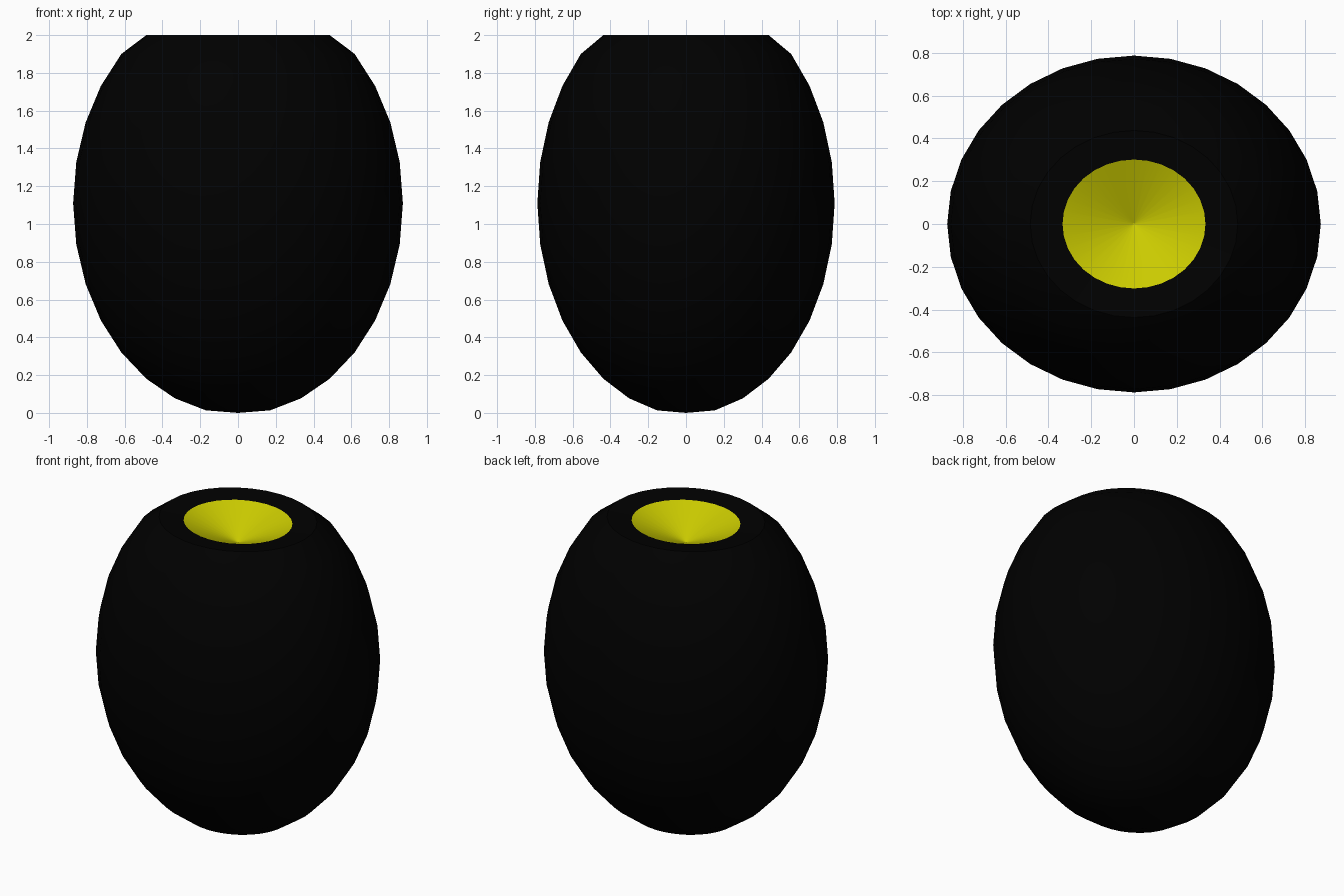
import bpy, bmesh
from mathutils import Vector

cube = bpy.data.objects.get("Cube")
if cube:
    bpy.data.objects.remove(cube)


def make_material(name, rgb):
    mat = bpy.data.materials.new(name)
    mat.use_nodes = True
    color = (*rgb, 1.0)
    mat.diffuse_color = color
    mat.node_tree.nodes["Principled BSDF"].inputs["Base Color"].default_value = color
    return mat


black = make_material("black", (0, 0, 0))
yellow = make_material("bright yellow", (0.6, 0.6, 0))

HALF_SIZE = Vector((0.873, 0.787, 1.118))
CENTRE = Vector((0, 0, 1.11))
RIM_Z, LIP_Z, HOLLOW_Z = 2.0, 1.985, 1.85

# Egg-shaped body from a sphere
bm = bmesh.new()
bmesh.ops.create_uvsphere(bm, u_segments=32, v_segments=16, radius=1)

# Flatten the crown into a rim and sink its middle into a conical hollow
hollow = set()
for v in bm.verts:
    height = v.co.z
    v.co = v.co * HALF_SIZE + CENTRE
    v.co.z = max(v.co.z, 0)
    if height > 0.95:
        v.co.x *= 0.03
        v.co.y *= 0.03
        v.co.z = HOLLOW_Z
        hollow.add(v)
    elif height > 0.9:
        v.co.z = LIP_Z
    elif height > 0.8:
        v.co.z = RIM_Z

# Yellow hollow: every face that reaches the sunken middle
for f in bm.faces:
    f.smooth = True
    f.material_index = int(any(v in hollow for v in f.verts))

# Crisp edges around the outer rim, the lip and the point of the hollow
for e in bm.edges:
    a, b = e.verts
    level = abs(a.co.z - b.co.z) < 0.001
    e.smooth = not (level and a.co.z > HOLLOW_Z - 0.01 and
                    (a.co.z > LIP_Z - 0.01 or a in hollow))

bmesh.ops.recalc_face_normals(bm, faces=bm.faces)
mesh = bpy.data.meshes.new("egg_body")
bm.to_mesh(mesh)
bm.free()
mesh.materials.append(black)
mesh.materials.append(yellow)
body = bpy.data.objects.new("egg_body", mesh)
bpy.context.collection.objects.link(body)
